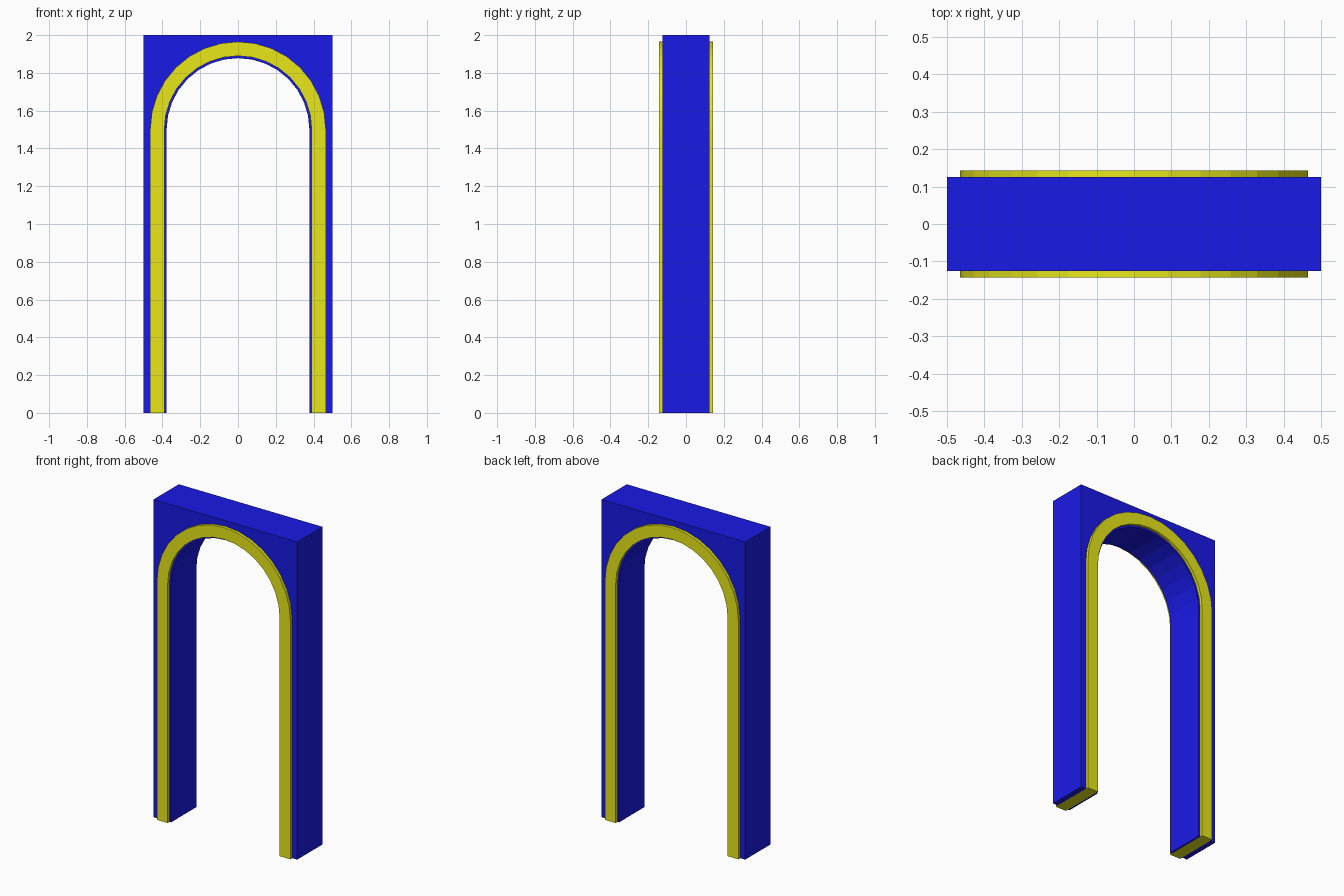
import bpy, bmesh, math

if "Cube" in bpy.data.objects:
    bpy.data.objects.remove(bpy.data.objects["Cube"])

SPRING = 1.5      # height where the round arch starts
SEGMENTS = 16     # flat facets in each half circle


def material(name, colour):
    mat = bpy.data.materials.new(name)
    mat.diffuse_color = colour
    mat.use_nodes = True
    mat.node_tree.nodes["Principled BSDF"].inputs["Base Color"].default_value = mat.diffuse_color
    return mat


def arch_line(radius, base):
    """Left foot, over the half circle, to the right foot."""
    pts = [(-radius, base)]
    for i in range(SEGMENTS + 1):
        a = math.pi * (1 - i / SEGMENTS)
        pts.append((radius * math.cos(a), SPRING + radius * math.sin(a)))
    return pts + [(radius, base)]


def extruded(name, outline, half_depth, mat):
    """Solid made by extruding an x-z outline along y."""
    bm = bmesh.new()
    face = bm.faces.new([bm.verts.new((x, -half_depth, z)) for x, z in outline])
    result = bmesh.ops.extrude_face_region(bm, geom=[face])
    moved = [g for g in result["geom"] if isinstance(g, bmesh.types.BMVert)]
    bmesh.ops.translate(bm, verts=moved, vec=(0, 2 * half_depth, 0))
    bmesh.ops.recalc_face_normals(bm, faces=bm.faces[:])
    mesh = bpy.data.meshes.new(name)
    bm.to_mesh(mesh)
    bm.free()
    mesh.materials.append(mat)
    obj = bpy.data.objects.new(name, mesh)
    bpy.context.collection.objects.link(obj)
    return obj


blue = material("blue", (0.01, 0.01, 0.8, 1))
yellow = material("yellow", (0.8, 0.8, 0.01, 1))

# Wall with arched opening, a hair above the ground so the trim feet show
foot = 0.0005
wall = arch_line(0.378, foot) + [(0.5, foot), (0.5, 2), (-0.5, 2), (-0.5, foot)]
extruded("arch_wall", wall, 0.125, blue)

# Trim band running through the wall and standing proud on both faces
trim = arch_line(0.465, 0) + arch_line(0.39, 0)[::-1]
extruded("arch_trim", trim, 0.143, yellow)
